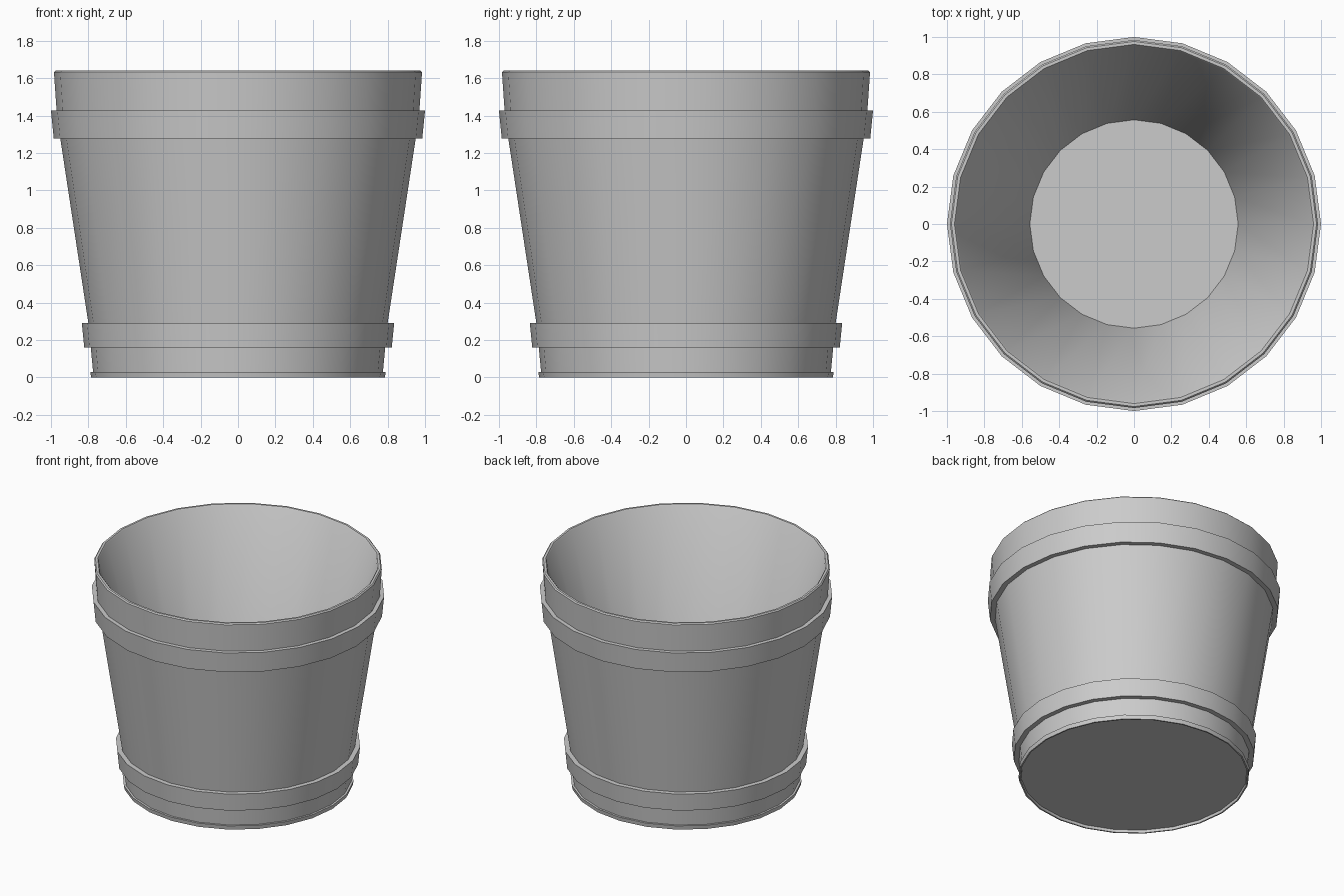
import bpy, bmesh, math

if "Cube" in bpy.data.objects:
    bpy.data.objects.remove(bpy.data.objects["Cube"])

SIDES = 24


def lathe(name, profile):
    """Spin an (r, z) profile around z; r = 0 ends close with a flat cap."""
    bm = bmesh.new()
    rings = []
    for r, z in profile:
        rings.append([bm.verts.new((r * math.cos(math.tau * i / SIDES),
                                    r * math.sin(math.tau * i / SIDES), z))
                      for i in range(SIDES)])
    for a, b in zip(rings, rings[1:]):
        for i in range(SIDES):
            j = (i + 1) % SIDES
            bm.faces.new((a[i], a[j], b[j], b[i]))
    # flat underside and inner floor
    bm.faces.new(rings[0][::-1])
    bm.faces.new(rings[-1])
    bmesh.ops.recalc_face_normals(bm, faces=bm.faces[:])
    mesh = bpy.data.meshes.new(name)
    bm.to_mesh(mesh)
    bm.free()
    obj = bpy.data.objects.new(name, mesh)
    bpy.context.collection.objects.link(obj)
    bpy.ops.object.select_all(action='DESELECT')
    obj.select_set(True)
    bpy.context.view_layer.objects.active = obj
    bpy.ops.object.shade_smooth_by_angle(angle=math.radians(30))
    return obj


# foot lip with a shallow recess underneath
foot = [(0.772, 0.02), (0.775, 0.0), (0.785, 0.0), (0.79, 0.03), (0.775, 0.03)]
# raised hoops stepping out of the tapered wall
lower_hoop = [(0.787, 0.16), (0.822, 0.16), (0.835, 0.29), (0.80, 0.29)]
upper_hoop = [(0.95, 1.277), (0.985, 1.277), (1.0, 1.428), (0.97, 1.428)]
# bevelled rim, then the inner wall down to the floor
rim = [(0.984, 1.632), (0.976, 1.64), (0.96, 1.64), (0.953, 1.632)]
inside = [(0.557, 0.15)]

lathe("bucket", foot + lower_hoop + upper_hoop + rim + inside)
